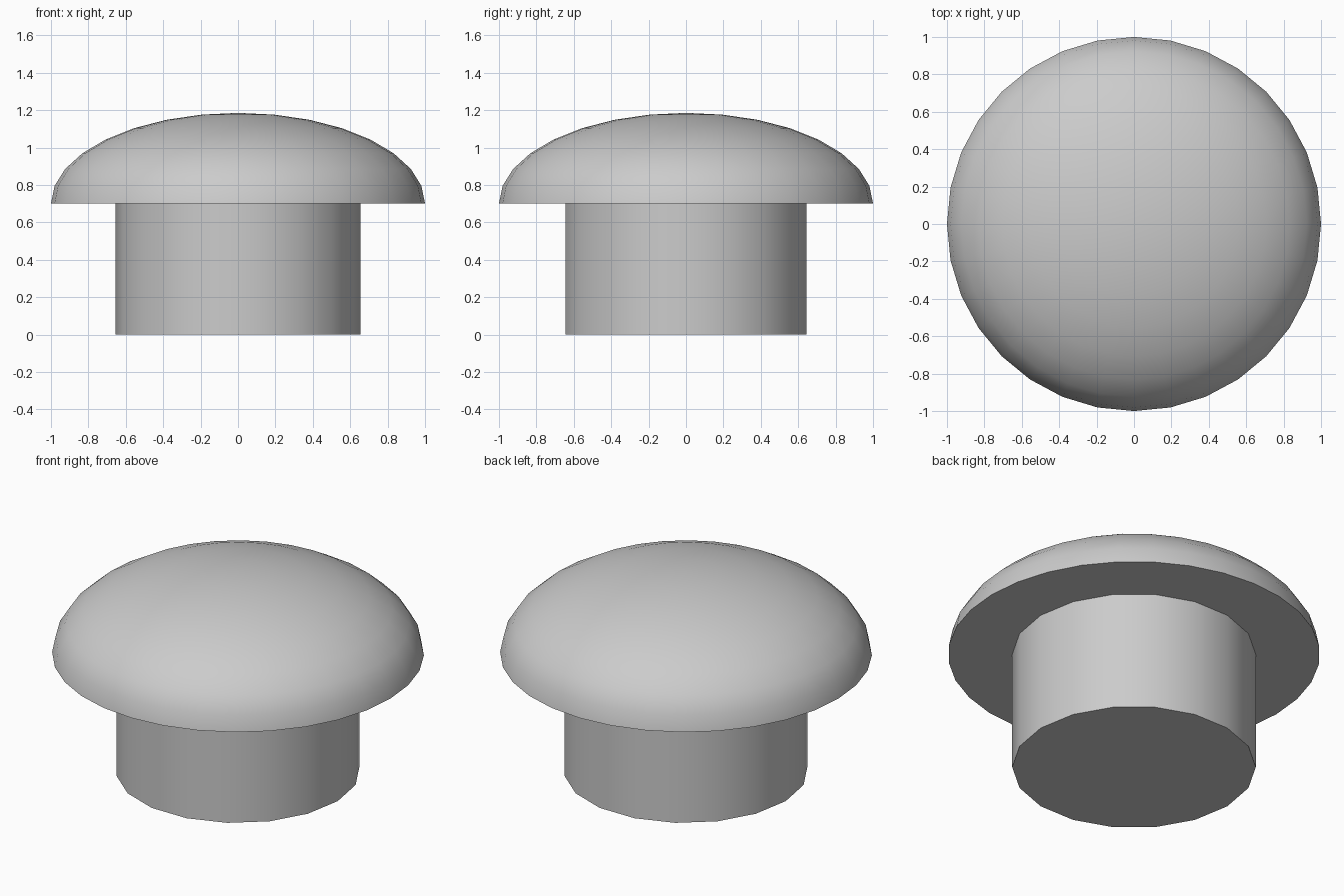
import bpy
import bmesh
from math import pi, sin, cos, radians
from mathutils import Vector, Matrix

if "Cube" in bpy.data.objects:
    bpy.data.objects.remove(bpy.data.objects["Cube"])

STEM_TOP = 0.70
CAP_RISE = 0.485


def add_object(name, bm):
    bmesh.ops.recalc_face_normals(bm, faces=bm.faces)
    mesh = bpy.data.meshes.new(name)
    bm.to_mesh(mesh)
    bm.free()
    obj = bpy.data.objects.new(name, mesh)
    bpy.context.collection.objects.link(obj)
    bpy.ops.object.select_all(action='DESELECT')
    obj.select_set(True)
    bpy.context.view_layer.objects.active = obj
    bpy.ops.object.shade_smooth_by_angle(angle=radians(30))
    return obj


# Stem: 18-sided cylinder with corners on the x axis
bm = bmesh.new()
bmesh.ops.create_cone(
    bm, cap_ends=True, segments=18, radius1=0.655, radius2=0.655, depth=STEM_TOP,
    matrix=Matrix.Translation((0, 0, STEM_TOP / 2)) @ Matrix.Rotation(pi / 2, 4, 'Z'))
add_object("stem", bm)

# Cap: upper half of a flattened sphere, closed by a flat underside
bm = bmesh.new()
bmesh.ops.create_uvsphere(bm, u_segments=32, v_segments=16, radius=1)
bmesh.ops.delete(bm, geom=[v for v in bm.verts if v.co.z < -0.01], context='VERTS')
bmesh.ops.holes_fill(bm, edges=[e for e in bm.edges if e.is_boundary], sides=0)
bmesh.ops.scale(bm, vec=Vector((1, 1, CAP_RISE)), verts=bm.verts)
bmesh.ops.translate(bm, vec=Vector((0, 0, STEM_TOP)), verts=bm.verts)
add_object("domed_cap", bm)
